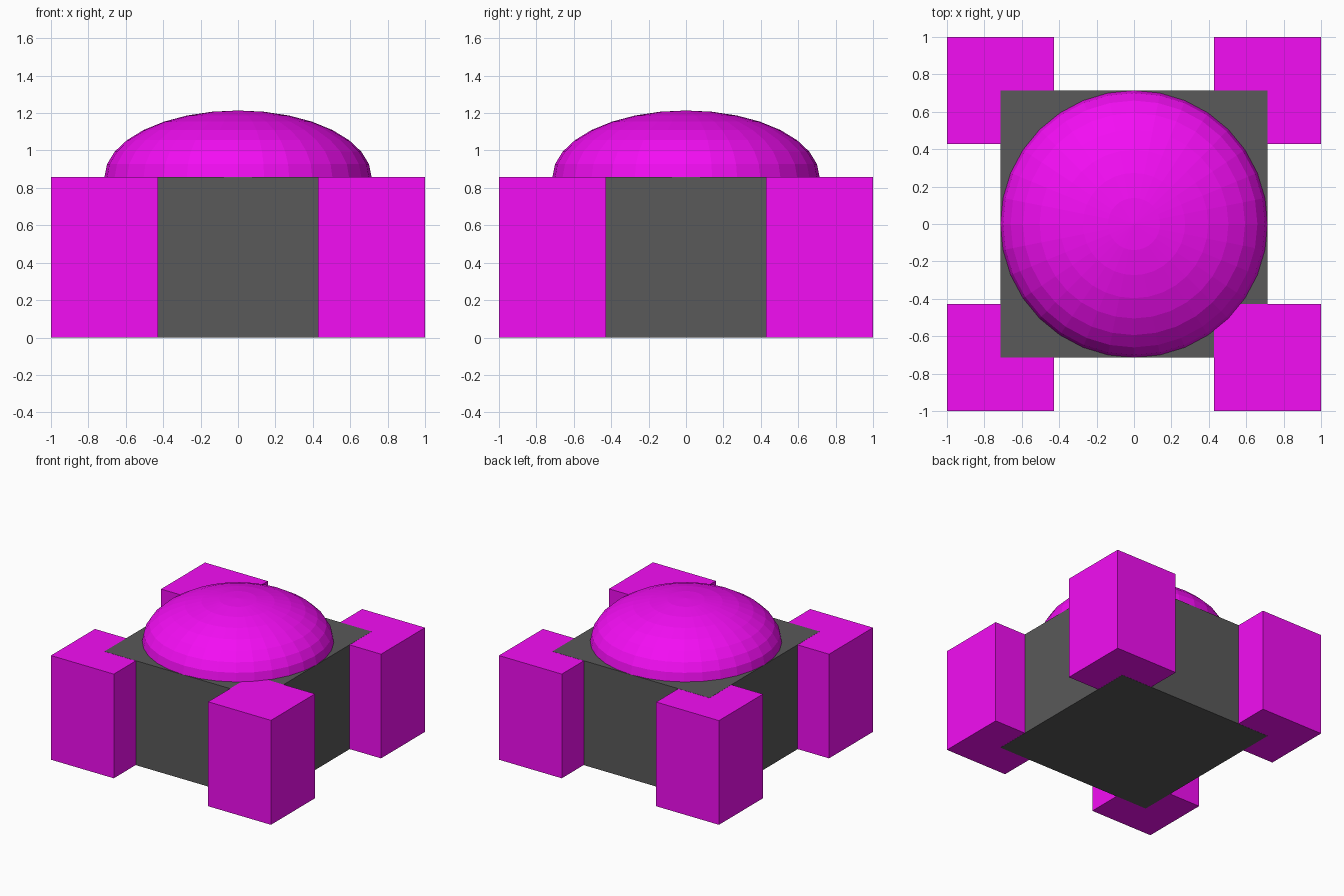
import bpy

if "Cube" in bpy.data.objects:
    bpy.data.objects.remove(bpy.data.objects["Cube"])

TOP = 0.857     # height of the body and posts
HALF = 0.714    # half width of the body, radius of the dome
POST = 0.571    # post width


def material(name, color):
    m = bpy.data.materials.new(name)
    m.diffuse_color = color
    m.use_nodes = True
    m.node_tree.nodes["Principled BSDF"].inputs["Base Color"].default_value = m.diffuse_color
    return m


magenta = material("magenta", (0.9, 0.004, 0.9, 1))
dark_grey = material("dark_grey", (0.1, 0.1, 0.1, 1))


def box(name, x, y, width, z0, z1, mat):
    bpy.ops.mesh.primitive_cube_add(size=1, location=(x, y, (z0 + z1) / 2))
    ob = bpy.context.object
    ob.name = name
    ob.scale = (width, width, z1 - z0)
    ob.data.materials.append(mat)


# Central body, a hair taller than the posts so coplanar faces do not flicker
box("body", 0, 0, 2 * HALF, 0, TOP + 0.001, dark_grey)

# Four corner posts; the front right one shows above the body
for sx, side in ((-1, "left"), (1, "right")):
    for sy, end in ((-1, "front"), (1, "back")):
        lift = 0.002 if (sx, sy) == (1, -1) else 0
        c = 1 - POST / 2
        box(f"{end}_{side}_post", sx * c, sy * c, POST, 0.001, TOP + lift, magenta)

# Flattened, flat-shaded dome, lower half hidden in the body
bpy.ops.mesh.primitive_uv_sphere_add(segments=32, ring_count=16, radius=1,
                                     location=(0, 0, TOP))
dome = bpy.context.object
dome.name = "dome"
dome.scale = (HALF, HALF, HALF / 2)
dome.data.materials.append(magenta)
